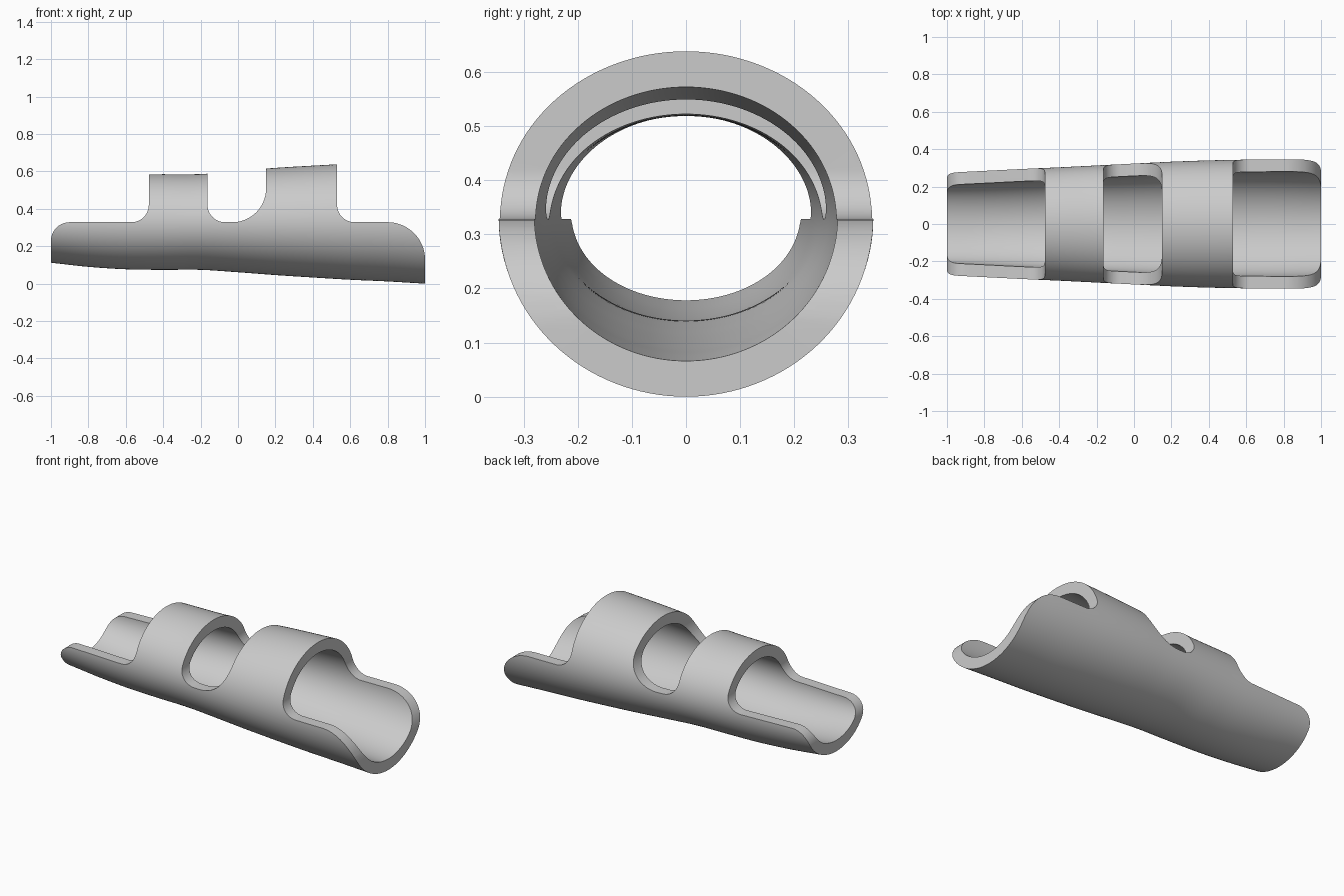
import bpy, math

cube = bpy.data.objects.get("Cube")
if cube:
    bpy.data.objects.remove(cube)

AXIS_Z, WALL, SIDES, STEPS = 0.329, 0.066, 128, 80

# Tube radii at even stations along x: half width, lower and upper reach
WIDTH = [.274, .284, .294, .303, .313, .323, .333, .340, .344, .346, .345]
BOTTOM = [.112, .09, .077, .074, .074, .061, .046, .033, .021, .012, 0]
TOP = [.585, .585, .585, .585, .586, .602, .619, .631, .641, .645, .645]


def sample(vals, t):
    """Smooth interpolation through evenly spaced values."""
    f = t * (len(vals) - 1)
    i = min(int(f), len(vals) - 2)
    u = f - i
    b, c = vals[i], vals[i + 1]
    a = vals[i - 1] if i else 2 * b - c
    d = vals[i + 2] if i + 2 < len(vals) else 2 * c - b
    return b + u * (c - a + u * (2*a - 5*b + 4*c - d + u * (3*(b - c) + d - a))) / 2


def make_object(name, verts, faces):
    mesh = bpy.data.meshes.new(name)
    mesh.from_pydata(verts, [], faces)
    mesh.update()
    obj = bpy.data.objects.new(name, mesh)
    bpy.context.collection.objects.link(obj)
    return obj


def ring(t, inset):
    w = sample(WIDTH, t) - inset
    low = AXIS_Z - sample(BOTTOM, t) - inset
    high = sample(TOP, t) - AXIS_Z - inset
    pts = []
    for k in range(SIDES):
        a = math.tau * k / SIDES
        s = math.sin(a)
        pts.append((2 * t - 1, w * math.cos(a), AXIS_Z + s * (high if s > 0 else low)))
    return pts


# Hollow tapered sleeve: outer skin out, inner skin back, joined at both ends
ts = [i / STEPS for i in range(STEPS + 1)]
rings = [ring(t, 0) for t in ts] + [ring(t, WALL) for t in reversed(ts)]
n = len(rings)
faces = []
for i in range(n):
    j = (i + 1) % n
    for k in range(SIDES):
        m = (k + 1) % SIDES
        faces.append((i*SIDES + k, j*SIDES + k, j*SIDES + m, i*SIDES + m))
sleeve = make_object("sleeve", [p for r in rings for p in r], faces)


def arc(cx, cz, r, start, end, count=20):
    return [(cx + r * math.cos(math.radians(start + (end - start) * i / count)),
             cz + r * math.sin(math.radians(start + (end - start) * i / count)))
            for i in range(count + 1)]


def opening(name, outline):
    """Cutter prism running across the sleeve, hidden."""
    c = len(outline)
    verts = [(x, y, z) for y in (-0.6, 0.6) for x, z in outline]
    fs = [tuple(range(c)), tuple(reversed(range(c, 2 * c)))]
    fs += [((i + 1) % c, i, c + i, c + (i + 1) % c) for i in range(c)]
    cutter = make_object(name, verts, fs)
    cutter.hide_render = True
    return cutter


RIM, HIGH = 0.3285, 1.0
cutters = [
    opening("narrow_end_opening",
            [(-1.2, HIGH), (-1.2, RIM - .1)] + arc(-.9, RIM - .1, .1, 180, 90)
            + arc(-.57, RIM + .093, .093, 270, 360) + [(-.477, HIGH)]),
    opening("middle_opening",
            [(-.163, HIGH)] + arc(-.07, RIM + .093, .093, 180, 270)
            + arc(-.03, RIM + .18, .18, 270, 360) + [(.15, HIGH)]),
    opening("wide_end_opening",
            [(.53, HIGH)] + arc(.623, RIM + .093, .093, 180, 270)
            + arc(.8, RIM - .2, .2, 90, 0) + [(1.2, RIM - .2), (1.2, HIGH)]),
]

# Make normals consistent before cutting
bpy.ops.object.select_all(action='DESELECT')
for obj in [sleeve] + cutters:
    obj.select_set(True)
bpy.context.view_layer.objects.active = sleeve
bpy.ops.object.mode_set(mode='EDIT')
bpy.ops.mesh.select_all(action='SELECT')
bpy.ops.mesh.normals_make_consistent(inside=False)
bpy.ops.object.mode_set(mode='OBJECT')

# Cut the openings, then remove the cutters
for cutter in cutters:
    mod = sleeve.modifiers.new(cutter.name, 'BOOLEAN')
    mod.operation, mod.solver, mod.object = 'DIFFERENCE', 'EXACT', cutter
    bpy.ops.object.modifier_apply(modifier=mod.name)
for cutter in cutters:
    bpy.data.objects.remove(cutter)

# Single grey finish
grey = bpy.data.materials.new("light_grey")
grey.use_nodes = True
colour = (0.6, 0.6, 0.6, 1)
grey.diffuse_color = colour
grey.node_tree.nodes["Principled BSDF"].inputs["Base Color"].default_value = colour
sleeve.data.materials.clear()
sleeve.data.materials.append(grey)
for poly in sleeve.data.polygons:
    poly.material_index = 0

sleeve.select_set(True)
bpy.context.view_layer.objects.active = sleeve
bpy.ops.object.shade_smooth_by_angle(angle=math.radians(35))
